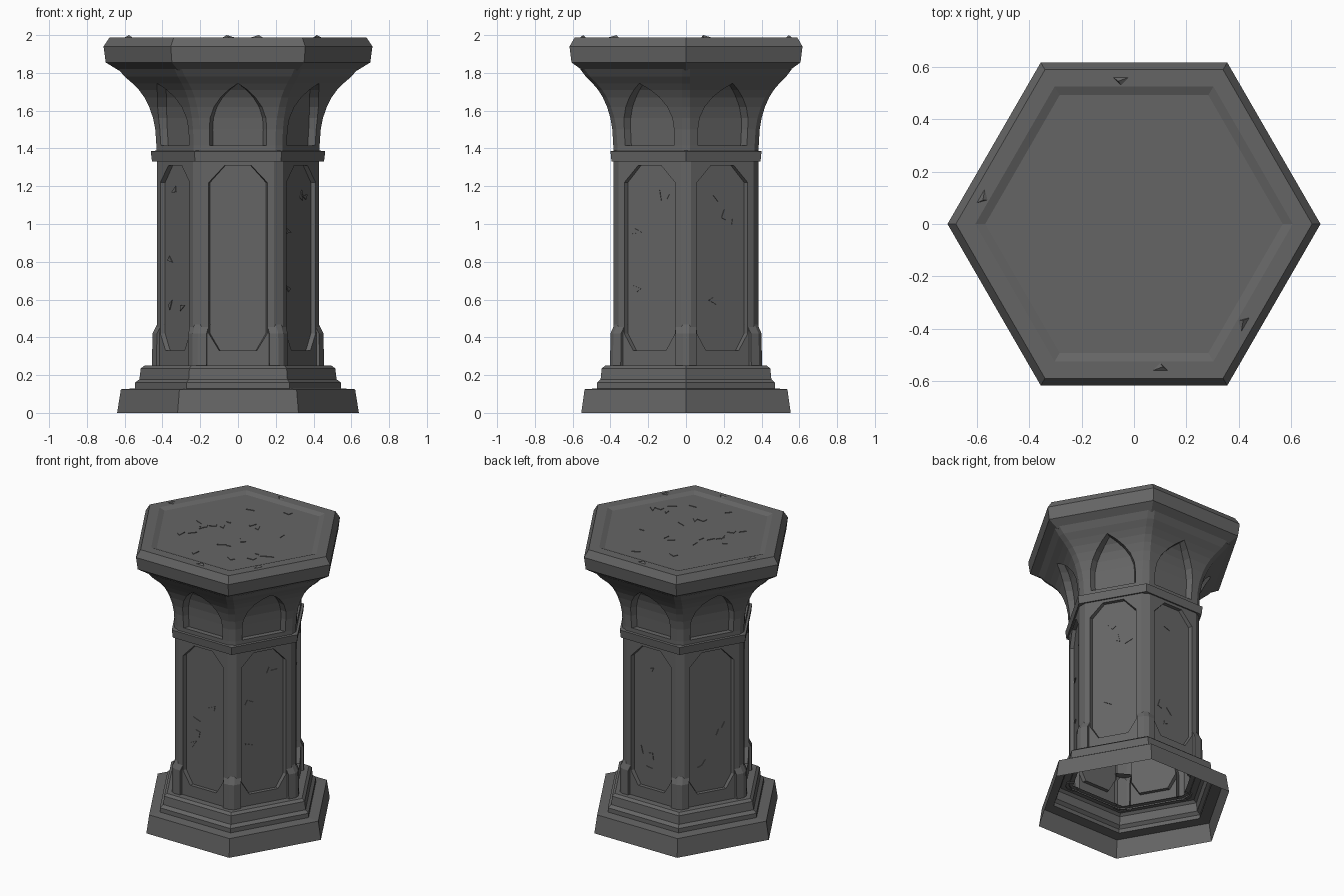
import bpy, math, random
from mathutils import Vector

if "Cube" in bpy.data.objects:
    bpy.data.objects.remove(bpy.data.objects["Cube"])

random.seed(4)
stone = bpy.data.materials.new("dark grey stone")
stone.diffuse_color = (0.13, 0.13, 0.13, 1)
stone.use_nodes = True
stone.node_tree.nodes["Principled BSDF"].inputs["Base Color"].default_value = stone.diffuse_color


def make(name, verts, faces):
    me = bpy.data.meshes.new(name)
    me.from_pydata(verts, [], faces)
    me.materials.append(stone)
    ob = bpy.data.objects.new(name, me)
    bpy.context.collection.objects.link(ob)
    return ob


def side_pt(k, a, u, z):
    """Point on hexagon side k: a outward, u along the side, z up."""
    t = math.radians(-90 + 60 * k)
    n, s = Vector((math.cos(t), math.sin(t), 0)), Vector((-math.sin(t), math.cos(t), 0))
    return n * a + s * u + Vector((0, 0, z))


def hex_loft(name, rings, cap=False):
    """Hexagonal rings of (corner radius, height) joined by flat faces."""
    v = [(r * math.cos(i * math.pi / 3), r * math.sin(i * math.pi / 3), z)
         for r, z in rings for i in range(6)]
    f = [(j * 6 + i, j * 6 + (i + 1) % 6, j * 6 + 6 + (i + 1) % 6, j * 6 + 6 + i)
         for j in range(len(rings) - 1) for i in range(6)]
    if cap:
        f.append(tuple(range(len(v) - 6, len(v))))
    return make(name, v, f)


def panelled(name, rows, first, last, chamfer, shrink):
    """Six-sided wall with a recess on each side. Row: height, outward, recess half width, recess depth position."""
    v, f = [], []

    def poly(*pts):
        clean = [p for i, p in enumerate(pts) if (p - pts[i - 1]).length > 1e-5]
        if len(clean) > 2:
            f.append(tuple(range(len(v), len(v) + len(clean))))
            v.extend(clean)

    def pts(k, r):
        z, a, h, b = r
        w = a * math.tan(math.pi / 6) - chamfer
        return ([side_pt(k, a, u, z) for u in (-w, -h, h, w)],
                [side_pt(k, b, u * shrink, z) for u in (-h, h)])

    for k in range(6):
        for i in range(len(rows) - 1):
            (p, pb), (q, qb) = pts(k, rows[i]), pts(k, rows[i + 1])
            poly(p[0], p[1], q[1], q[0])
            poly(p[2], p[3], q[3], q[2])
            if first <= i < last:
                poly(pb[0], pb[1], qb[1], qb[0])      # recess back
                poly(p[1], pb[0], qb[0], q[1])        # recess sides
                poly(pb[1], p[2], q[2], qb[1])
            else:
                poly(p[1], p[2], q[2], q[1])
            np, nq = pts((k + 1) % 6, rows[i])[0], pts((k + 1) % 6, rows[i + 1])[0]
            poly(p[3], np[0], nq[0], q[3])            # corner post
        p, pb = pts(k, rows[first])
        poly(p[1], p[2], pb[1], pb[0])                # sill
        p, pb = pts(k, rows[last])
        poly(pb[0], pb[1], p[2], p[1])                # head
    return make(name, v, f)


# Stepped hollow base
hex_loft("base_step", [(.64, 0), (.62, .125), (.54, .13)])
hex_loft("base_moulding", [(.545, .13), (.545, .16), (.522, .178), (.515, .235), (.495, .25), (.41, .25)])

# Shaft with long recessed panels
panelled("shaft", [(.24, .385, .1, .36), (.33, .385, .1, .36), (.42, .385, .155, .36),
                   (1.22, .385, .155, .36), (1.31, .385, .07, .36), (1.35, .385, .07, .36)],
         1, 4, .032, .95)

# Collar band
hex_loft("collar", [(.43, 1.33), (.455, 1.33), (.462, 1.385), (.42, 1.39)])

# Flared capital with pointed arch niches
panelled("capital", [(1.385, .385, .15, .36), (1.415, .385, .15, .35), (1.5, .39, .152, .355),
                     (1.56, .4, .148, .36), (1.62, .418, .127, .372), (1.67, .44, .092, .39),
                     (1.71, .465, .05, .415), (1.745, .495, 0, .45), (1.78, .53, 0, .53),
                     (1.82, .56, 0, .56)], 1, 7, .025, .88)

# Top slab with a shallow sunken top
hex_loft("top_slab", [(.56, 1.812), (.63, 1.812), (.70, 1.855), (.712, 1.94), (.68, 1.988),
                      (.606, 1.988), (.568, 1.974)], cap=True)

# Corner blocks at the foot of the shaft
for k in range(6):
    v = []
    for z, a in ((.245, .402), (.42, .4), (.47, .378)):
        e = a * math.tan(math.pi / 6)
        v += [side_pt(k, .35, e - .075, z), side_pt(k, a, e - .065, z), side_pt(k, a, e - .018, z),
              side_pt(k + 1, a, .018 - e, z), side_pt(k + 1, a, .065 - e, z), side_pt(k + 1, .35, .075 - e, z)]
    f = [(j + i, j + i + 1, j + i + 7, j + i + 6) for j in (0, 6) for i in range(5)]
    make("corner_block", v, f + [(12, 13, 14, 15, 16, 17)])


# Small stone chips on the top and on the panels
def chips(name, spots):
    v, f = [], []
    for place in spots:
        t, n = random.uniform(0, 6.28), len(v)
        for lift in (0, .004):
            for d, r in ((0, .03), (2.3, .022), (3.6, .03)):
                v.append(place(r * math.cos(t + d), r * math.sin(t + d), lift))
        f += [(n + 3, n + 4, n + 5), (n, n + 1, n + 4, n + 3), (n + 1, n + 2, n + 5, n + 4), (n + 2, n, n + 3, n + 5)]
    make(name, v, f)


def top_spot():
    t, r = random.uniform(0, 6.28), .44 * math.sqrt(random.random())
    return lambda x, y, h: (r * math.cos(t) + x, r * math.sin(t) + y, 1.974 + h)


def panel_spot(k):
    u, z = random.uniform(-.1, .1), random.uniform(.45, 1.18)
    return lambda x, y, h: side_pt(k, .36 + h, u + x, z + y)


chips("top_chips", [top_spot() for _ in range(22)])
chips("panel_chips", [panel_spot(k) for k in range(6) for _ in range(4)])

# Raised flakes on the slab rim, reaching the full height
make("rim_flakes", [side_pt(k, a, u + d, z) for k, u in ((0, .1), (1, -.12), (3, .05), (4, .2))
                    for a, d, z in ((.56, -.03, 1.988), (.56, .03, 1.988), (.545, .01, 2.0), (.53, 0, 1.988))],
     [(n + a, n + b, n + c) for n in (0, 4, 8, 12) for a, b, c in ((0, 1, 2), (1, 3, 2), (3, 0, 2))])
